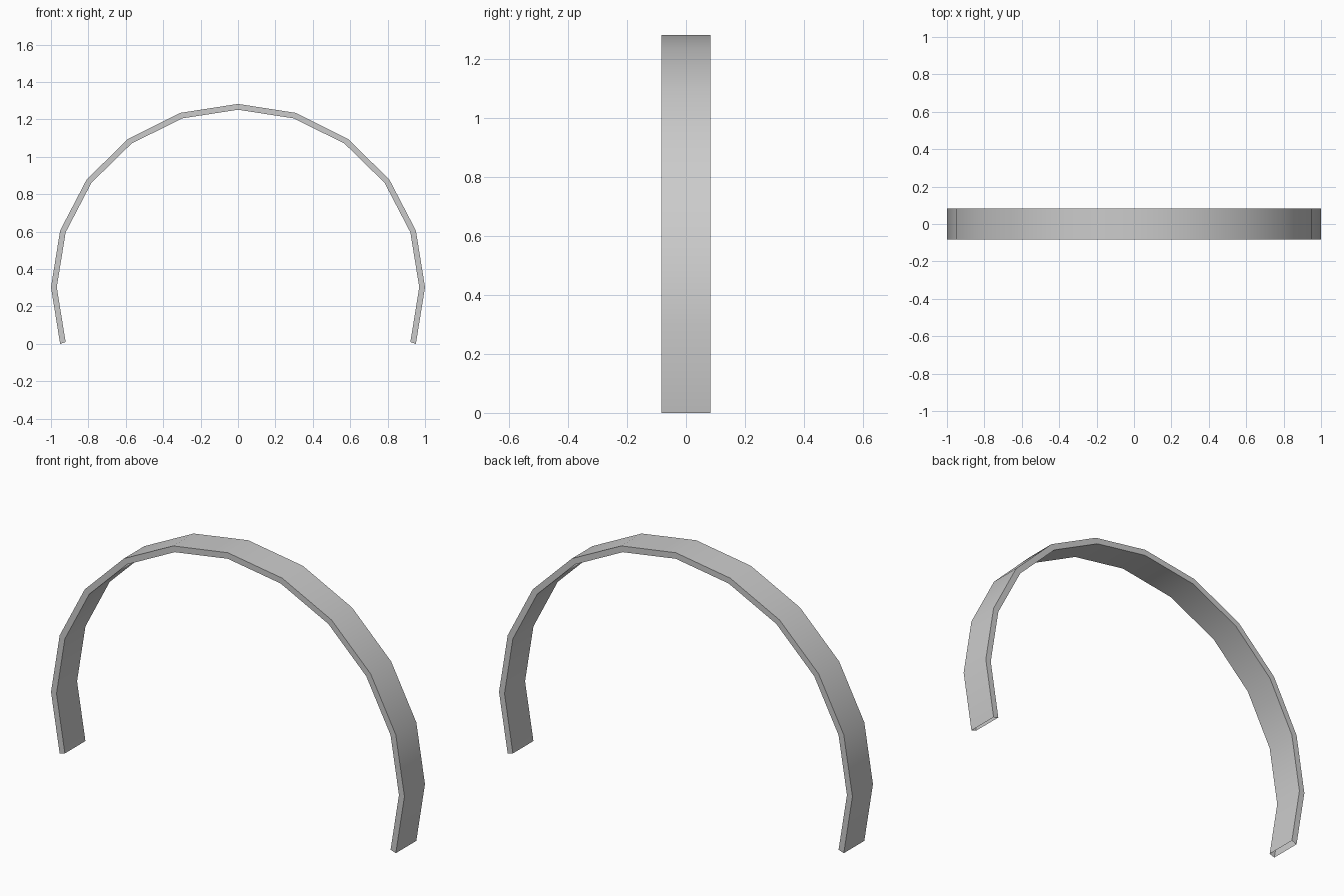
import bpy, bmesh
from math import cos, sin, radians

if "Cube" in bpy.data.objects:
    bpy.data.objects.remove(bpy.data.objects["Cube"])

# Arch proportions
RX, RZ, CZ = 1.0, 0.98, 0.303   # outer radii and centre height
THICK, HALF_W = 0.031, 0.083
STEPS = 12                      # 18 degree segments from -18 to 198


def section(bm, angle):
    """Rectangular cross-section of the band at one angle."""
    c, s = cos(angle), sin(angle)
    return [bm.verts.new(((RX - t) * c, y, CZ + (RZ - t) * s))
            for t, y in ((0, -HALF_W), (0, HALF_W), (THICK, HALF_W), (THICK, -HALF_W))]


# Curved band, a hollow strip with open feet
bm = bmesh.new()
rings = [section(bm, radians(-18 + 18 * i)) for i in range(STEPS + 1)]
for a, b in zip(rings, rings[1:]):
    for k in range(4):
        n = (k + 1) % 4
        bm.faces.new((a[k], a[n], b[n], b[k]))
bmesh.ops.recalc_face_normals(bm, faces=bm.faces)
mesh = bpy.data.meshes.new("arch_band")
bm.to_mesh(mesh)
bm.free()

band = bpy.data.objects.new("arch_band", mesh)
bpy.context.collection.objects.link(band)
bpy.context.view_layer.objects.active = band
band.select_set(True)
bpy.ops.object.shade_smooth_by_angle(angle=radians(30))
